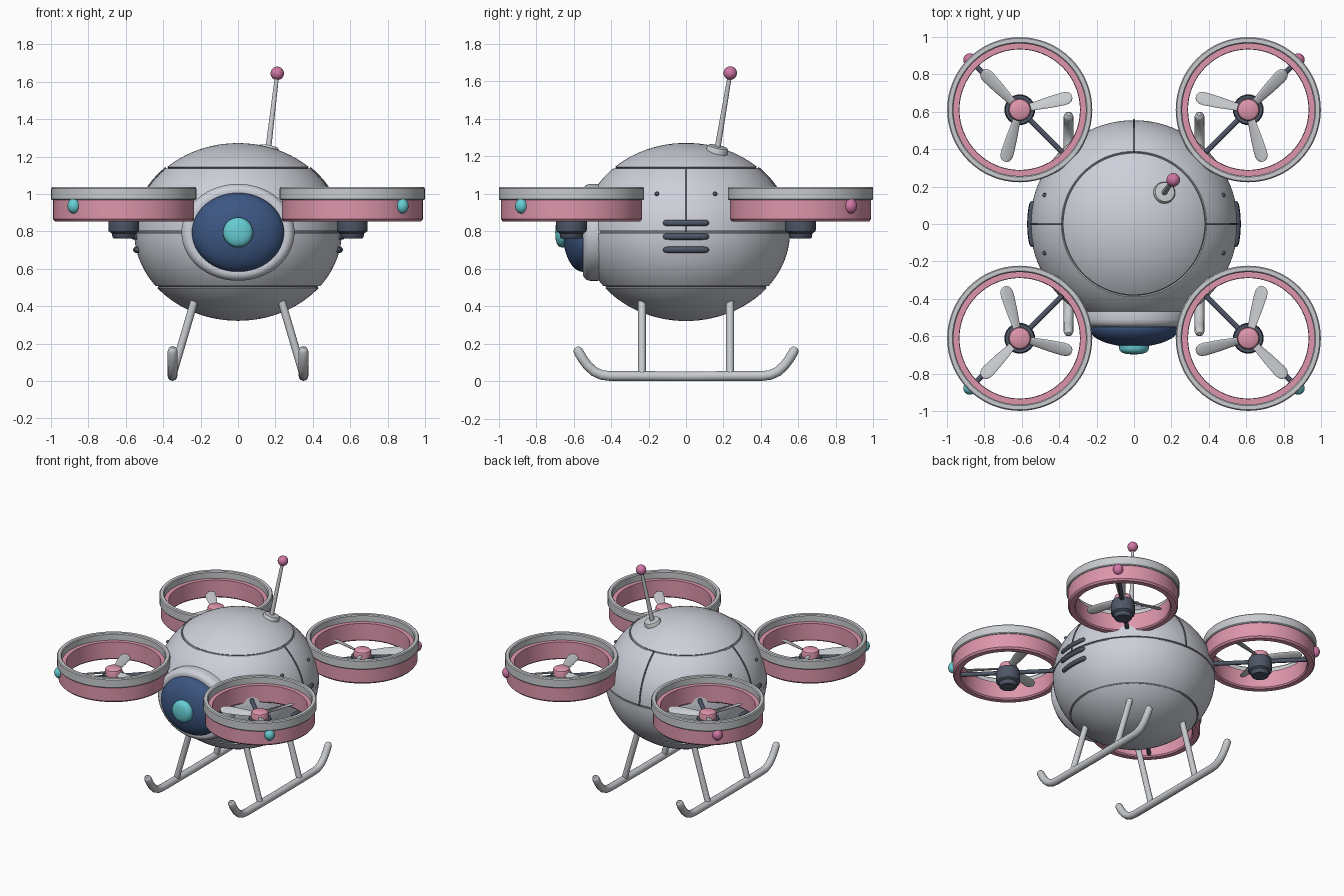
import bpy, bmesh, math
from mathutils import Matrix, Vector

if "Cube" in bpy.data.objects:
    bpy.data.objects.remove(bpy.data.objects["Cube"])

def material(name, r, g, b):
    lin = [((c / 255 + 0.055) / 1.055) ** 2.4 for c in (r, g, b)]
    m = bpy.data.materials.new(name)
    m.diffuse_color = (*lin, 1)
    m.use_nodes = True
    m.node_tree.nodes["Principled BSDF"].inputs["Base Color"].default_value = m.diffuse_color
    return m

SHELL = material("shell_grey", 205, 208, 217)
TRIM = material("trim_grey", 200, 203, 207)
SEAM = material("seam_grey", 112, 116, 127)
DARK = material("dark_slate", 78, 86, 102)
PINK = material("duct_pink", 222, 150, 172)
MAGENTA = material("magenta", 208, 118, 165)
NAVY = material("navy_lens", 60, 86, 130)
CYAN = material("cyan_light", 102, 205, 211)

def skin(name, rings, mats, matrix=Matrix(), closed=False, caps=False, pick=None):
    """Join rings of points into one smooth mesh; pick(i) gives the material of strip i."""
    bm = bmesh.new()
    vr = [[bm.verts.new(p) for p in ring] for ring in rings]
    n = len(rings[0])
    for i in range(len(vr) if closed else len(vr) - 1):
        a, b = vr[i], vr[(i + 1) % len(vr)]
        for k in range(n):
            f = bm.faces.new((a[k], a[(k + 1) % n], b[(k + 1) % n], b[k]))
            f.material_index = pick(i) if pick else 0
    if caps:
        bm.faces.new(vr[0])
        bm.faces.new(vr[-1])
    bmesh.ops.remove_doubles(bm, verts=bm.verts, dist=1e-5)
    bm.transform(matrix)
    bmesh.ops.recalc_face_normals(bm, faces=bm.faces)
    me = bpy.data.meshes.new(name)
    bm.to_mesh(me)
    bm.free()
    for m in mats:
        me.materials.append(m)
    me.shade_smooth()
    me.set_sharp_from_angle(angle=math.radians(35))
    ob = bpy.data.objects.new(name, me)
    bpy.context.collection.objects.link(ob)
    return ob

def lathe(name, profile, mats, matrix=Matrix(), seg=48, closed=False, pick=None):
    """Turn (radius, height) points around z."""
    rings = [[(r * math.cos(2 * math.pi * k / seg), r * math.sin(2 * math.pi * k / seg), z)
              for k in range(seg)] for r, z in profile]
    return skin(name, rings, mats, matrix, closed, False, pick)

def tube(name, pts, radii, mat, ref=(1, 0, 0), matrix=Matrix(), seg=14):
    pts = [Vector(p) for p in pts]
    if not isinstance(radii, list):
        radii = [radii] * len(pts)
    rings = []
    for i, p in enumerate(pts):
        t = (pts[min(i + 1, len(pts) - 1)] - pts[max(i - 1, 0)]).normalized()
        u = Vector(ref).cross(t).normalized()
        v = t.cross(u)
        rings.append([p + radii[i] * (u * math.cos(a) + v * math.sin(a))
                      for a in (2 * math.pi * k / seg for k in range(seg))])
    return skin(name, rings, [mat], matrix, caps=True)

def ball(name, centre, size, mat, matrix=Matrix()):
    prof = [(math.cos(a), math.sin(a)) for a in (math.pi * (i / 16 - 0.5) for i in range(17))]
    return lathe(name, prof, [mat],
                 matrix @ Matrix.Translation(centre) @ Matrix.Diagonal((*size, 1)), 24)

# Body: flattened sphere with three grooves
R, H, CZ = 0.555, 0.475, 0.797
def lat(z):
    return math.asin((z - CZ) / H)
grooves = [lat(z) for z in (0.503, 0.797, 1.14)]
stations = [(math.pi * (i / 48 - 0.5), 1.0) for i in range(49)]
stations = [s for s in stations if all(abs(s[0] - g) > 0.02 for g in grooves)]
for g in grooves:
    stations += [(g - 0.0121, 1.0), (g - 0.012, 0.985), (g + 0.012, 0.985), (g + 0.0121, 1.0)]
stations.sort()
lathe("body", [(R * s * math.cos(a), CZ + H * s * math.sin(a)) for a, s in stations],
      [SHELL, SEAM], seg=80,
      pick=lambda i: int(stations[i][1] < 1 and stations[i + 1][1] < 1))

# Upright panel seams on both sides and the back
for side, turn in (("right", 0), ("back", 90), ("left", 180)):
    arc = [grooves[1] + (grooves[2] - grooves[1]) * i / 12 for i in range(13)]
    tube(side + "_seam", [(R * math.cos(a), 0, CZ + H * math.sin(a)) for a in arc], 0.006, SEAM,
         (0, 1, 0), Matrix.Rotation(math.radians(turn), 4, 'Z'), 8)

# Front eye: bezel, lens and pupil turned around the y axis
front = Matrix.Translation((0, 0, 0.795)) @ Matrix.Rotation(math.radians(90), 4, 'X')
oval = front @ Matrix.Diagonal((1, 0.857, 1, 1))
lathe("eye_bezel", [(0.24, 0.42), (0.296, 0.42), (0.302, 0.475), (0.302, 0.51), (0.296, 0.53),
                    (0.28, 0.545), (0.262, 0.55), (0.245, 0.548), (0.24, 0.53)],
      [SHELL], oval, 64, True)
lathe("eye_lens", [(0.246, 0.52)] + [(0.246 * math.cos(a), 0.55 + 0.107 * math.sin(a))
      for a in (math.pi / 2 * i / 14 for i in range(15))], [NAVY], oval, 64)
lathe("eye_pupil", [(0.08, 0.63), (0.08, 0.665), (0.076, 0.678), (0.064, 0.688),
                    (0.04, 0.695), (0, 0.698)], [CYAN], front, 40)

# Side vents and rivets
for side, sx in (("right", 1), ("left", -1)):
    mir = Matrix.Diagonal((sx, 1, 1, 1))
    for n, z in enumerate((0.845, 0.772, 0.702)):
        r = R * math.cos(lat(z))
        ys = [-0.122, -0.118, -0.108] + [-0.09 + 0.03 * i for i in range(7)] + [0.108, 0.118, 0.122]
        rad = [0.004, 0.011, 0.016] + [0.017] * 7 + [0.016, 0.011, 0.004]
        tube(f"{side}_vent_{n + 1}", [(math.sqrt(r * r - y * y), y, z) for y in ys], rad, DARK,
             (0, 0, 1), mir)
    for end, y in (("front", -0.155), ("back", 0.155)):
        r = R * math.cos(lat(1.0))
        ball(f"{side}_{end}_rivet", (math.sqrt(r * r - y * y), y, 1.0), (0.012,) * 3, DARK, mir)

# Antenna
foot, tip = Vector((0.16, 0.165, 1.225)), Vector((0.21, 0.236, 1.645))
tilt = Vector((0.2, 0.22, 1)).to_track_quat('Z', 'Y').to_matrix().to_4x4()
lathe("antenna_base", [(0.058, -0.02), (0.058, 0.018), (0.052, 0.027), (0.03, 0.03), (0, 0.03)],
      [TRIM], Matrix.Translation(foot) @ tilt, 32)
tube("antenna_rod", [foot, tip], [0.016, 0.011], TRIM)
ball("antenna_tip", tip, (0.036,) * 3, MAGENTA)

# Landing skids with two struts each
half = [(0.41, 0.029), (0.45, 0.034), (0.49, 0.052), (0.525, 0.084), (0.553, 0.122),
        (0.575, 0.16), (0.582, 0.173), (0.587, 0.181)]
path = [(0.35, -y, z) for y, z in reversed(half)] + [(0.35, 0, 0.026)] + [(0.35, y, z) for y, z in half]
rad = [0.026] * len(path)
rad[0] = rad[-1] = 0.01
rad[1] = rad[-2] = 0.021
path[8] = (0.35, 0, 0.027)
for side, sx in (("right", 1), ("left", -1)):
    mir = Matrix.Diagonal((sx, 1, 1, 1))
    tube(side + "_skid", path, rad, TRIM, (1, 0, 0), mir, 16)
    for end, y in (("front", -0.235), ("back", 0.235)):
        tube(f"{side}_{end}_skid_strut", [(0.35, y, 0.03), (0.212, y, 0.5)], 0.021, TRIM,
             (0, 1, 0), mir)

# Four ducted rotors, mirrored from the back right one
C = 0.611
blade = [(0.03, 0.020), (0.09, 0.026), (0.16, 0.033), (0.24, 0.037), (0.265, 0.034),
         (0.28, 0.025), (0.288, 0.010)]
for end, sy in (("front", -1), ("back", 1)):
    for side, sx in (("right", 1), ("left", -1)):
        tag = f"{end}_{side}_"
        mir = Matrix.Diagonal((sx, sy, 1, 1))
        at = mir @ Matrix.Translation((C, C, 0))
        lathe(tag + "duct", [(0.322, 0.862), (0.330, 0.853), (0.366, 0.853), (0.377, 0.865),
                             (0.377, 0.985), (0.324, 0.985)], [PINK], at, 64, True)
        lathe(tag + "duct_rim", [(0.354, 0.97), (0.383, 0.967), (0.388, 0.973), (0.388, 1.03),
                                 (0.382, 1.037), (0.360, 1.037), (0.354, 1.03)], [TRIM], at, 64, True)
        lathe(tag + "motor", [(0, 0.763), (0.055, 0.763), (0.060, 0.768), (0.064, 0.79),
                              (0.080, 0.80), (0.082, 0.81), (0.082, 0.865), (0.076, 0.895),
                              (0, 0.895)], [DARK], at, 32)
        lathe(tag + "hub", [(0, 0.885), (0.060, 0.885), (0.060, 0.925), (0.055, 0.938),
                            (0.042, 0.946), (0, 0.948)], [PINK], at, 32)
        d = 0.345 / math.sqrt(2)
        tube(tag + "strut", [(-d, -d, 0.877), (d, d, 0.877)], 0.015, DARK, (0, 0, 1), at)
        for n in range(3):
            rings = []
            for x, w in blade:
                p = math.radians(32 - 50 * x)
                rings.append([(x, w * math.cos(a) * math.cos(p) - 0.007 * math.sin(a) * math.sin(p),
                               0.912 + w * math.cos(a) * math.sin(p) + 0.007 * math.sin(a) * math.cos(p))
                              for a in (2 * math.pi * k / 16 for k in range(16))])
            skin(f"{tag}blade_{n + 1}", rings, [TRIM],
                 at @ Matrix.Rotation(math.radians(46 + 120 * n), 4, 'Z'), caps=True)
        # Position light on the outer side
        e = C + 0.377 / math.sqrt(2)
        ball(tag + "light", (e, e, 0.936), (0.035, 0.035, 0.04), CYAN if sy < 0 else MAGENTA, mir)
